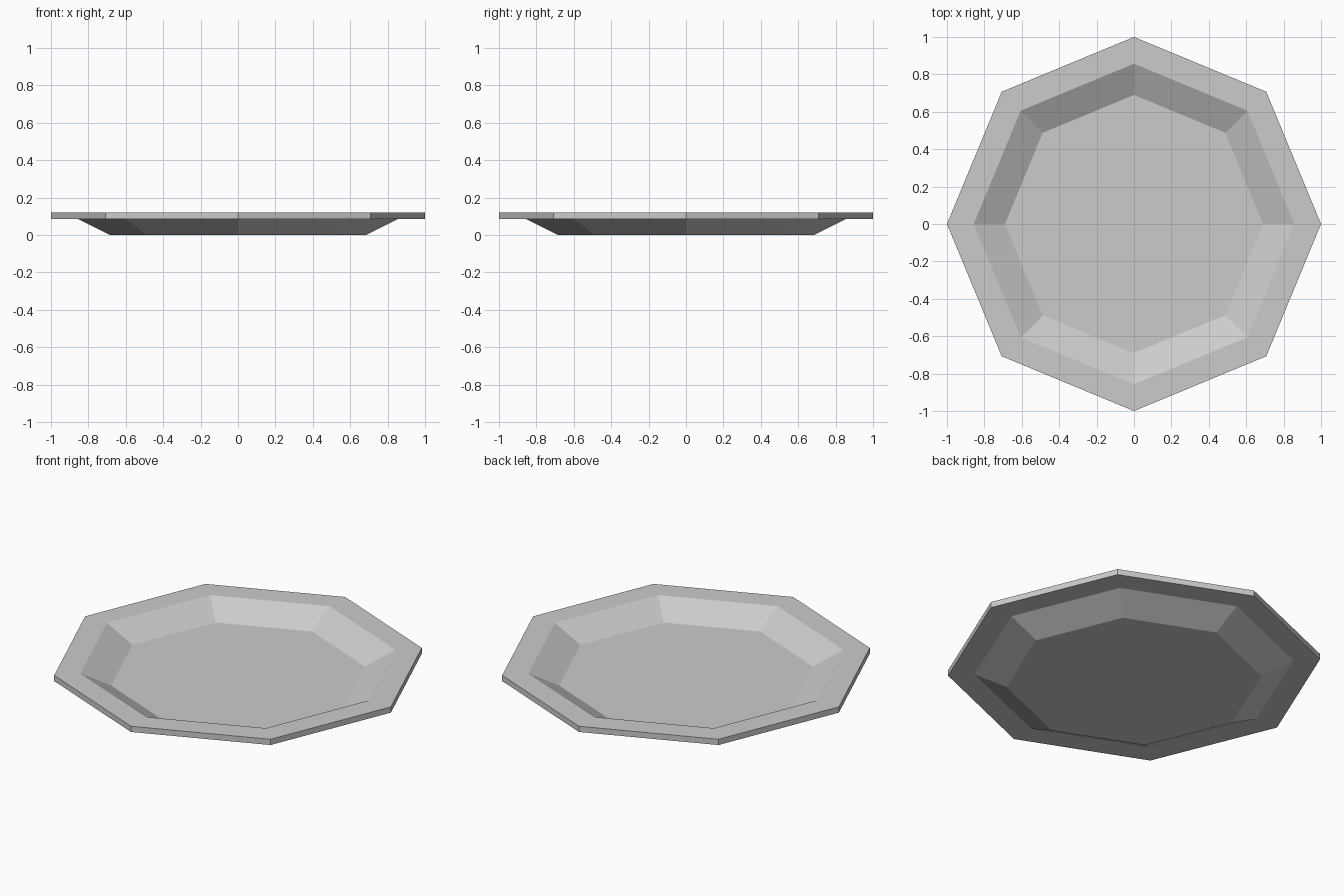
import bpy
import bmesh
from math import cos, sin, tau

SIDES = 8

cube = bpy.data.objects.get("Cube")
if cube:
    bpy.data.objects.remove(cube, do_unlink=True)

# One plain grey for the whole dish
grey = bpy.data.materials.new("light_grey")
grey.use_nodes = True
colour = (0.6, 0.6, 0.6, 1)
grey.diffuse_color = colour
grey.node_tree.nodes["Principled BSDF"].inputs["Base Color"].default_value = colour

# Cross-section (radius, height) from the floor of the well, over the rim, to the base
profile = [(0.69, 0.034), (0.857, 0.12), (1, 0.12),
           (1, 0.086), (0.857, 0.086), (0.685, 0)]


def ring(bm, radius, height):
    return [bm.verts.new((radius * cos(tau * i / SIDES),
                          radius * sin(tau * i / SIDES), height))
            for i in range(SIDES)]


# Eight-sided plate with a sunken well and a flat rim
bm = bmesh.new()
rings = [ring(bm, r, z) for r, z in profile]
for a, b in zip(rings, rings[1:]):
    for i in range(SIDES):
        j = (i + 1) % SIDES
        bm.faces.new((a[i], b[i], b[j], a[j]))
bm.faces.new(rings[0])
bm.faces.new(reversed(rings[-1]))
bmesh.ops.recalc_face_normals(bm, faces=bm.faces)

mesh = bpy.data.meshes.new("plate")
bm.to_mesh(mesh)
bm.free()
mesh.materials.append(grey)
plate = bpy.data.objects.new("plate", mesh)
bpy.context.collection.objects.link(plate)
